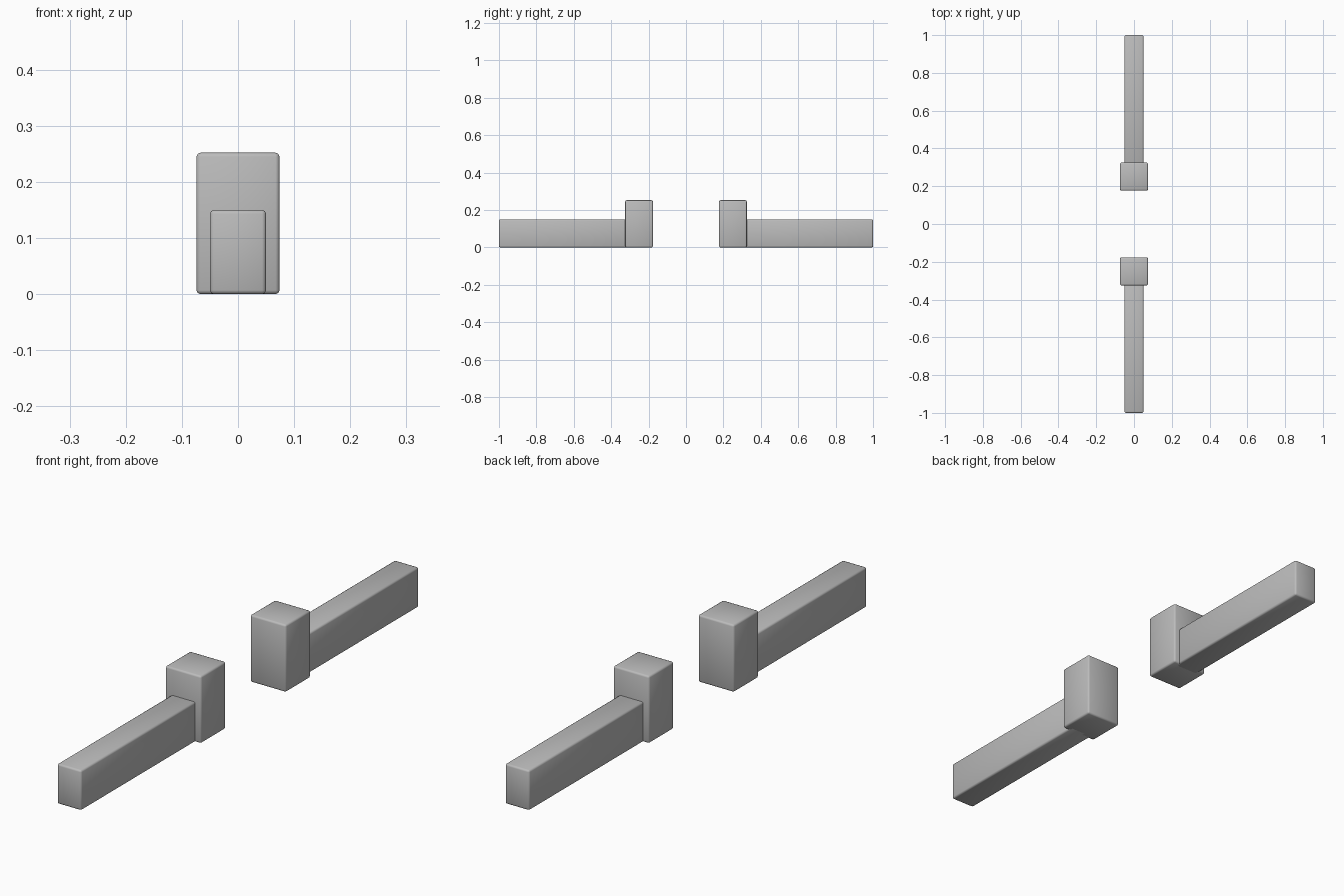
import bpy
import bmesh

if "Cube" in bpy.data.objects:
    bpy.data.objects.remove(bpy.data.objects["Cube"], do_unlink=True)

# Single stone colour
stone = bpy.data.materials.new("grey stone")
stone.use_nodes = True
grey = (0.5, 0.5, 0.5, 1)
stone.diffuse_color = grey
stone.node_tree.nodes["Principled BSDF"].inputs["Base Color"].default_value = grey


def block(name, width, y0, y1, height, edge=0.007):
    """Soft-edged block standing on the ground between y0 and y1."""
    mesh = bpy.data.meshes.new(name)
    bm = bmesh.new()
    bmesh.ops.create_cube(bm, size=1)
    for v in bm.verts:
        v.co.x *= width
        v.co.y = (y0 + y1) / 2 + v.co.y * abs(y1 - y0)
        v.co.z = (v.co.z + 0.5) * height
    bmesh.ops.bevel(bm, geom=bm.edges[:], offset=edge, segments=2,
                    profile=0.5, affect='EDGES')
    for f in bm.faces:
        f.smooth = True
    bm.to_mesh(mesh)
    bm.free()
    mesh.materials.append(stone)
    obj = bpy.data.objects.new(name, mesh)
    bpy.context.collection.objects.link(obj)
    return obj


# A low wall ending in a gate post, on each side of the opening
for side, s in (("front", -1), ("back", 1)):
    block(side + "_post", 0.148, s * 0.177, s * 0.325, 0.252)
    block(side + "_wall", 0.1, s * 0.3, s * 1.0, 0.15)
